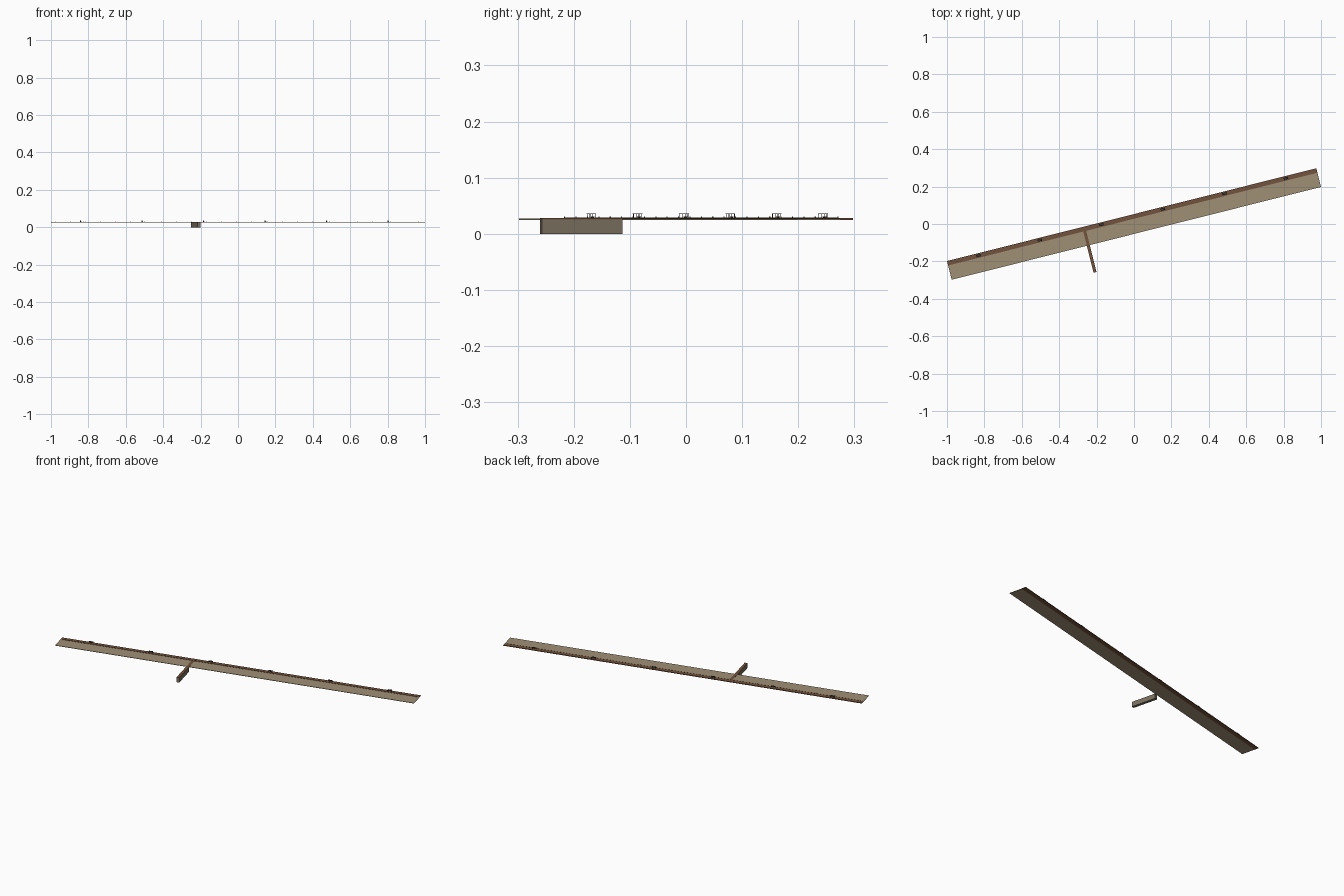
import bpy
import bmesh
from math import atan2
from mathutils import Matrix

if "Cube" in bpy.data.objects:
    bpy.data.objects.remove(bpy.data.objects["Cube"])

# Everything is laid out along a straight shore, then turned to its diagonal
ANGLE = atan2(0.2436, 0.9699)
TURN = Matrix.Rotation(ANGLE, 4, 'Z')
HALF = 1.018      # half length of the shore strip
EDGE = 0.0515     # half width of the shore strip


def colour(name, rgb):
    m = bpy.data.materials.new(name)
    m.diffuse_color = (*rgb, 1)
    m.use_nodes = True
    m.node_tree.nodes["Principled BSDF"].inputs["Base Color"].default_value = m.diffuse_color
    return m


SAND = colour("sand", (0.35, 0.28, 0.18))
WOOD = colour("wood", (0.17, 0.085, 0.045))
PILING = colour("piling", (0.20, 0.165, 0.115))
DARK = colour("dark", (0.04, 0.04, 0.04))


def boxes(name, mat, items):
    """One object from boxes given as (x0, x1, y0, y1, z0, z1)."""
    bm = bmesh.new()
    for x0, x1, y0, y1, z0, z1 in items:
        place = Matrix.Translation(((x0 + x1) / 2, (y0 + y1) / 2, (z0 + z1) / 2))
        size = Matrix.Diagonal((x1 - x0, y1 - y0, z1 - z0, 1))
        bmesh.ops.create_cube(bm, size=1, matrix=TURN @ place @ size)
    me = bpy.data.meshes.new(name)
    bm.to_mesh(me)
    bm.free()
    me.materials.append(mat)
    ob = bpy.data.objects.new(name, me)
    bpy.context.collection.objects.link(ob)
    return ob


# Beach and boardwalk lying side by side
boxes("beach", SAND, [(-HALF, HALF, -EDGE, 0.027, 0.0248, 0.0270)])
boxes("boardwalk", WOOD, [(-HALF, HALF, 0.027, EDGE, 0.0245, 0.0280)])

# Pier: thin deck over the sand, solid piling below it beyond the beach
PX, PW = -0.265, 0.008
boxes("pier_deck", WOOD, [(PX - PW, PX + PW, -0.2, 0.027, 0.0255, 0.0278)])
boxes("pier_piling", PILING, [(PX - PW, PX + PW, -0.2, -0.0525, 0, 0.0255)])

# Low railing between boardwalk and beach
N = 25
boxes("railing_posts", WOOD, [
    (x - 0.001, x + 0.001, 0.0275, 0.0290, 0.0280, 0.0308)
    for x in (-1 + 2 * i / (N - 1) for i in range(N))])
boxes("railing_bar", WOOD, [(-1, 1, 0.0278, 0.0287, 0.0286, 0.0292)])

# Six shelters: roof on four posts with a bench inside
roofs, posts, seats = [], [], []
for i in range(6):
    x, y = -0.848 + i * 0.339, 0.039
    roofs.append((x - 0.012, x + 0.012, y - 0.006, y + 0.006, 0.0355, 0.0364))
    seats.append((x - 0.008, x + 0.008, y + 0.001, y + 0.004, 0.0300, 0.0306))
    for sx in (-1, 1):
        for sy in (-1, 1):
            px, py = x + sx * 0.010, y + sy * 0.005
            posts.append((px - 0.0005, px + 0.0005, py - 0.0005, py + 0.0005, 0.028, 0.0355))
        lx = x + sx * 0.006
        seats.append((lx - 0.0005, lx + 0.0005, y + 0.0015, y + 0.0035, 0.028, 0.030))
boxes("shelter_roofs", DARK, roofs)
boxes("shelter_posts", DARK, posts)
boxes("shelter_benches", WOOD, seats)
